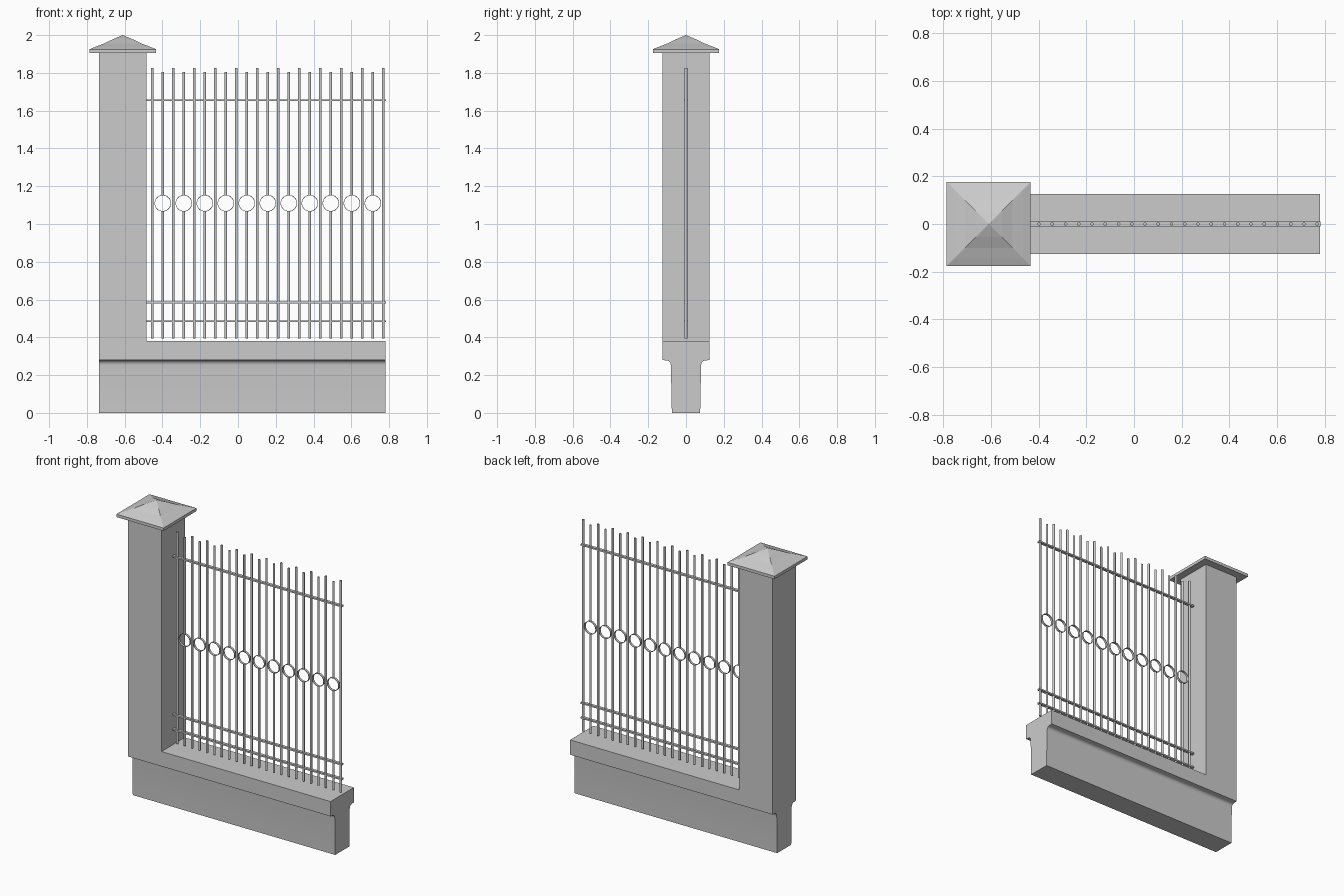
import bpy, bmesh, math

if "Cube" in bpy.data.objects:
    bpy.data.objects.remove(bpy.data.objects["Cube"])


def make(name, verts, faces, smooth=False):
    me = bpy.data.meshes.new(name)
    me.from_pydata(verts, [], faces)
    bm = bmesh.new()
    bm.from_mesh(me)
    bmesh.ops.recalc_face_normals(bm, faces=bm.faces)
    bm.to_mesh(me)
    bm.free()
    ob = bpy.data.objects.new(name, me)
    bpy.context.collection.objects.link(ob)
    if smooth:
        bpy.context.view_layer.objects.active = ob
        ob.select_set(True)
        bpy.ops.object.shade_smooth_by_angle(angle=math.radians(35))
        ob.select_set(False)
    return ob


def loft(name, rings, smooth=False):
    """Bridge equal-length closed loops and cap both ends."""
    n = len(rings[0])
    faces = [(k * n + i, k * n + (i + 1) % n, (k + 1) * n + (i + 1) % n, (k + 1) * n + i)
             for k in range(len(rings) - 1) for i in range(n)]
    faces += [tuple(range(n)), tuple(range((len(rings) - 1) * n, len(rings) * n))]
    return make(name, [v for r in rings for v in r], faces, smooth)


def square(cx, h, z):
    return [(cx + sx * h, sy * h, z) for sx, sy in ((-1, -1), (1, -1), (1, 1), (-1, 1))]


def bar(name, x, z0, z1, r):
    circle = [(r * math.cos(a * math.tau / 12), r * math.sin(a * math.tau / 12)) for a in range(12)]
    return loft(name, [[(x + c, s, z) for c, s in circle] for z in (z0, z1)], True)


def rail(name, z, x0=-0.485, x1=0.783, hy=0.01, hz=0.005):
    sec = [(-hy, -hz), (hy, -hz), (hy, hz), (-hy, hz)]
    return loft(name, [[(x, y, z + dz) for y, dz in sec] for x in (x0, x1)])


def ring(name, x, z, r, t, d):
    """Flat band bent into a circle, axis along y."""
    n = 32
    verts, faces = [], []
    for i in range(n):
        c, s = math.cos(i * math.tau / n), math.sin(i * math.tau / n)
        for rr, y in ((r, -d), (r, d), (r - t, d), (r - t, -d)):
            verts.append((x + rr * c, y, z + rr * s))
    for i in range(n):
        j = (i + 1) % n
        for k in range(4):
            m = (k + 1) % 4
            faces.append((i * 4 + k, j * 4 + k, j * 4 + m, i * 4 + m))
    return make(name, verts, faces, True)


# Base wall: narrow foot, coved under the wider top course
half = [(0.075, 0.0), (0.08, 0.25)]
half += [(0.1 - 0.02 * math.cos(a), 0.252 + 0.025 * math.sin(a))
         for a in (math.radians(d) for d in (18, 36, 54, 72, 90))]
half += [(0.125, 0.28), (0.125, 0.38)]
profile = half + [(-y, z) for y, z in reversed(half)]
loft("base_wall", [[(x, y, z) for y, z in profile] for x in (-0.735, 0.78)], True)

# Pillar with flared pyramid cap
PX = -0.61
loft("pillar", [square(PX, 0.125, 0.38), square(PX, 0.125, 1.905)])
levels = [(0.176, 1.905), (0.176, 1.925), (0.145, 1.938), (0.10, 1.955), (0.055, 1.977)]
rings = [p for h, z in levels for p in square(PX, h, z)]
faces = [(3, 2, 1, 0)]
for k in range(len(levels) - 1):
    for i in range(4):
        j = (i + 1) % 4
        faces.append((k * 4 + i, k * 4 + j, k * 4 + 4 + j, k * 4 + 4 + i))
top = len(rings)
faces += [(top - 4 + i, top - 4 + (i + 1) % 4, top) for i in range(4)]
make("pillar_cap", rings + [(PX, 0, 2.0)], faces)

# Horizontal rails
for name, z in (("rail_bottom", 0.485), ("rail_lower", 0.585), ("rail_top", 1.655)):
    rail(name, z)

# Alternating full bars and bars broken by a ring
STEP, RZ, RR = 0.1112, 1.11, 0.044
for i in range(12):
    bar(f"full_bar_{i}", -0.454 + i * STEP, 0.395, 1.826, 0.0075)
for i in range(11):
    x = -0.398 + i * STEP
    bar(f"split_bar_lower_{i}", x, 0.395, RZ - RR + 0.001, 0.007)
    bar(f"split_bar_upper_{i}", x, RZ + RR - 0.001, 1.805, 0.007)
    ring(f"ring_{i}", x, RZ, RR, 0.003, 0.008)
